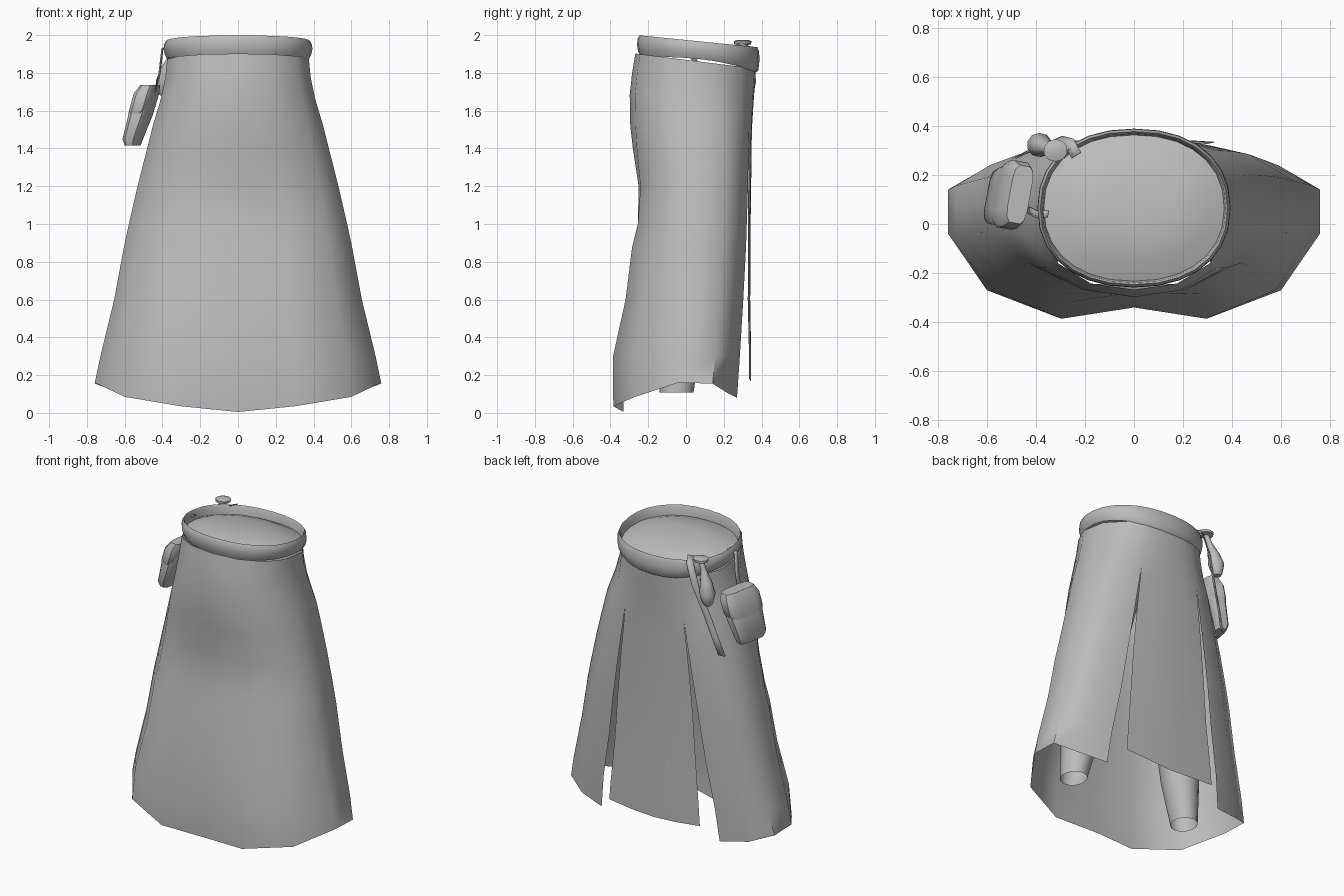
import bpy, bmesh, math
from mathutils import Vector, Matrix

cube = bpy.data.objects.get("Cube")
if cube:
    bpy.data.objects.remove(cube)

GREY = (0.5, 0.5, 0.5, 1)
mat = bpy.data.materials.new("plain_grey")
mat.use_nodes = True
mat.diffuse_color = GREY
mat.node_tree.nodes["Principled BSDF"].inputs["Base Color"].default_value = GREY


def finish(name, bm, angle=40):
    bmesh.ops.remove_doubles(bm, verts=bm.verts, dist=0.0005)
    bmesh.ops.recalc_face_normals(bm, faces=bm.faces)
    me = bpy.data.meshes.new(name)
    bm.to_mesh(me)
    bm.free()
    me.materials.append(mat)
    ob = bpy.data.objects.new(name, me)
    bpy.context.collection.objects.link(ob)
    bpy.ops.object.select_all(action="DESELECT")
    ob.select_set(True)
    bpy.context.view_layer.objects.active = ob
    bpy.ops.object.shade_smooth_by_angle(angle=math.radians(angle))
    return ob


def grid(bm, rows, closed):
    """Join rows of points with quads, first row at the bottom."""
    vs = [[bm.verts.new(p) for p in r] for r in rows]
    n = len(rows[0])
    for a, b in zip(vs, vs[1:]):
        for i in range(n if closed else n - 1):
            j = (i + 1) % n
            bm.faces.new((a[i], a[j], b[j], b[i]))
    return vs


def spow(v, p):
    return math.copysign(abs(v) ** p, v)


def loft(name, sections, n=12, power=1.0, yaw=0.0, capped=True):
    """Stack of rounded rings: x, y, z, x radius, y radius."""
    bm = bmesh.new()
    turn = Matrix.Rotation(yaw, 3, "Z")
    rows = []
    for x, y, z, rx, ry in sections:
        ring = []
        for i in range(n):
            a = math.tau * (i + 0.5) / n
            ring.append(Vector((x, y, z)) + turn @ Vector(
                (rx * spow(math.cos(a), power), ry * spow(math.sin(a), power), 0)))
        rows.append(ring)
    vs = grid(bm, rows, True)
    if capped:
        bm.faces.new(vs[0][::-1])
        bm.faces.new(vs[-1])
    finish(name, bm)


def strip(name, points, across):
    """Flat strap along a path, given its half width vector."""
    bm = bmesh.new()
    w = Vector(across)
    grid(bm, [[Vector(p) - w, Vector(p) + w] for p in points], False)
    mod = finish(name, bm).modifiers.new("thickness", "SOLIDIFY")
    mod.thickness = 0.006
    mod.offset = 0


# Silhouette of the cloth: height, half width, front reach, back reach
CY = 0.05
PROFILE = [(0.15, .76, .435, .295), (0.3, .73, .44, .295), (0.6, .66, .38, .29),
           (0.88, .61, .35, .292), (1.0, .585, .32, .292), (1.2, .54, .31, .295),
           (1.4, .49, .335, .297), (1.52, .46, .345, .3), (1.68, .415, .348, .308),
           (1.8, .392, .335, .315), (1.9, .383, .318, .32)]


def reach(z):
    z = min(max(z, PROFILE[0][0]), PROFILE[-1][0])
    for a, b in zip(PROFILE, PROFILE[1:]):
        if z <= b[0]:
            t = (z - a[0]) / (b[0] - a[0])
            return [u + (v - u) * t for u, v in zip(a[1:], b[1:])]


# Half of the hem, front to back: waist angle and hem corner
HEM = [(0, 0, -.33, .005), (25, .3, -.385, .035), (52, .6, -.27, .085),
       (78, .76, -.04, .16), (105, .76, .14, .155), (135, .62, .22, .105),
       (154, .44, .27, .08)]
PANEL = [(154, .34, .335, .18), (167, .17, .345, .165), (180, 0, .345, .155)]
SLIT_TOP = 1.52


def cloth_point(col, z, side):
    deg, hx, hy, hz = col
    z = max(z, hz)
    w, f, b = reach(z)
    s = min(max((SLIT_TOP - z) / (SLIT_TOP - 0.15), 0), 1)
    a = math.radians(deg)
    # the back is squarer below the waist, and only turns in near the hem
    square = .85 - .35 * min(1, (1.9 - z) / .4)
    ux = spow(math.sin(a), .9)
    uy = -spow(math.cos(a), .85 if deg < 90 else square)
    vx = hx / .76
    vy = (hy - CY) / (.435 if hy < CY else .295)
    x = ux + (vx - ux) * s
    y = uy + (vy - uy) * (s if deg < 90 else s ** 2.5)
    y = CY + y * (f if y < 0 else b)
    tilt = 0.08 * (y + .25) / .64 * max(0, (z - SLIT_TOP) / .38)
    return Vector((side * x * w, y, z - tilt))


# Skirt: wrapped cloth and a back panel, joined above the two slits
heights = [0] + [p[0] for p in PROFILE[1:]]
bm = bmesh.new()
wrap = [(c, -1) for c in HEM[:0:-1]] + [(c, 1) for c in HEM]
back = [(c, 1) for c in PANEL] + [(c, -1) for c in PANEL[-2::-1]]
for columns in (wrap, back):
    grid(bm, [[cloth_point(c, z, s) for c, s in columns] for z in heights], False)
finish("skirt", bm, 60)

# Waistband: rolled rim dropping at the back, with a domed top
# height, growth, lean to the back, curve of the lean
BAND = [(1.885, -.012, .09, 3), (1.91, 0, .1, 3), (1.945, .006, .08, 2),
        (1.98, .004, .065, 1), (2.0, -.006, .065, 1), (1.985, -.014, .065, 1),
        (1.935, -.02, .06, 1), (1.965, -.09, .06, 1), (1.985, -.16, .06, 1),
        (1.997, -.24, .06, 1)]
bm = bmesh.new()
rows = []
for z, grow, lean, curve in BAND:
    ring = []
    for i in range(28):
        a = math.tau * i / 28
        x = (.388 + grow) * spow(math.sin(a), .9)
        y = .065 - (.318 + grow) * spow(math.cos(a), .9)
        t = max(0, (y + .26) / .65)
        ring.append((x, y, z - lean * t ** curve))
    rows.append(ring)
vs = grid(bm, rows, True)
bm.faces.new(vs[-1])
finish("waistband", bm, 60)

# Legs under the cloth
for side, word in ((1, "left"), (-1, "right")):
    loft(word + "_leg", [(side * .44, -.05, .108, .08, .09), (side * .4, -.04, .38, .115, .12),
                         (side * .34, -.01, .8, .14, .15), (side * .25, .03, 1.2, .15, .17),
                         (side * .18, .05, 1.55, .16, .18)], 14, capped=False)

# Pouch with a flap, hung on a loop
YAW = -0.18
loft("pouch", [(-.558, .11, 1.415, .033, .1), (-.557, .11, 1.45, .045, .115),
               (-.515, .115, 1.58, .055, .13), (-.48, .12, 1.68, .05, .12),
               (-.468, .12, 1.72, .035, .1)], 12, .5, YAW)
loft("pouch_flap", [(-.525, .115, 1.58, .045, .125), (-.508, .117, 1.61, .055, .14),
                    (-.485, .12, 1.69, .056, .14), (-.465, .12, 1.735, .042, .12)], 12, .5, YAW)
strip("pouch_loop", [(-.44, .06, 1.7), (-.415, .05, 1.8), (-.4, .04, 1.93),
                     (-.35, .04, 1.945)], (.003, .014, 0))

# Flask with a wide stopper
loft("flask", [(-.392, .325, 1.68, .022, .022), (-.39, .325, 1.7, .035, .035),
               (-.385, .322, 1.76, .052, .05), (-.37, .315, 1.83, .038, .036),
               (-.345, .305, 1.9, .018, .018), (-.325, .3, 1.945, .018, .018),
               (-.322, .3, 1.952, .048, .045), (-.32, .3, 1.968, .05, .046),
               (-.32, .3, 1.975, .03, .028)], 10)

# Loose strap hanging from the band
strip("hanging_strap", [(-.235, .28, 1.955), (-.265, .335, 1.93), (-.31, .345, 1.8),
                        (-.38, .315, 1.6), (-.43, .298, 1.45), (-.465, .28, 1.34)],
      (.019, .012, .004))
